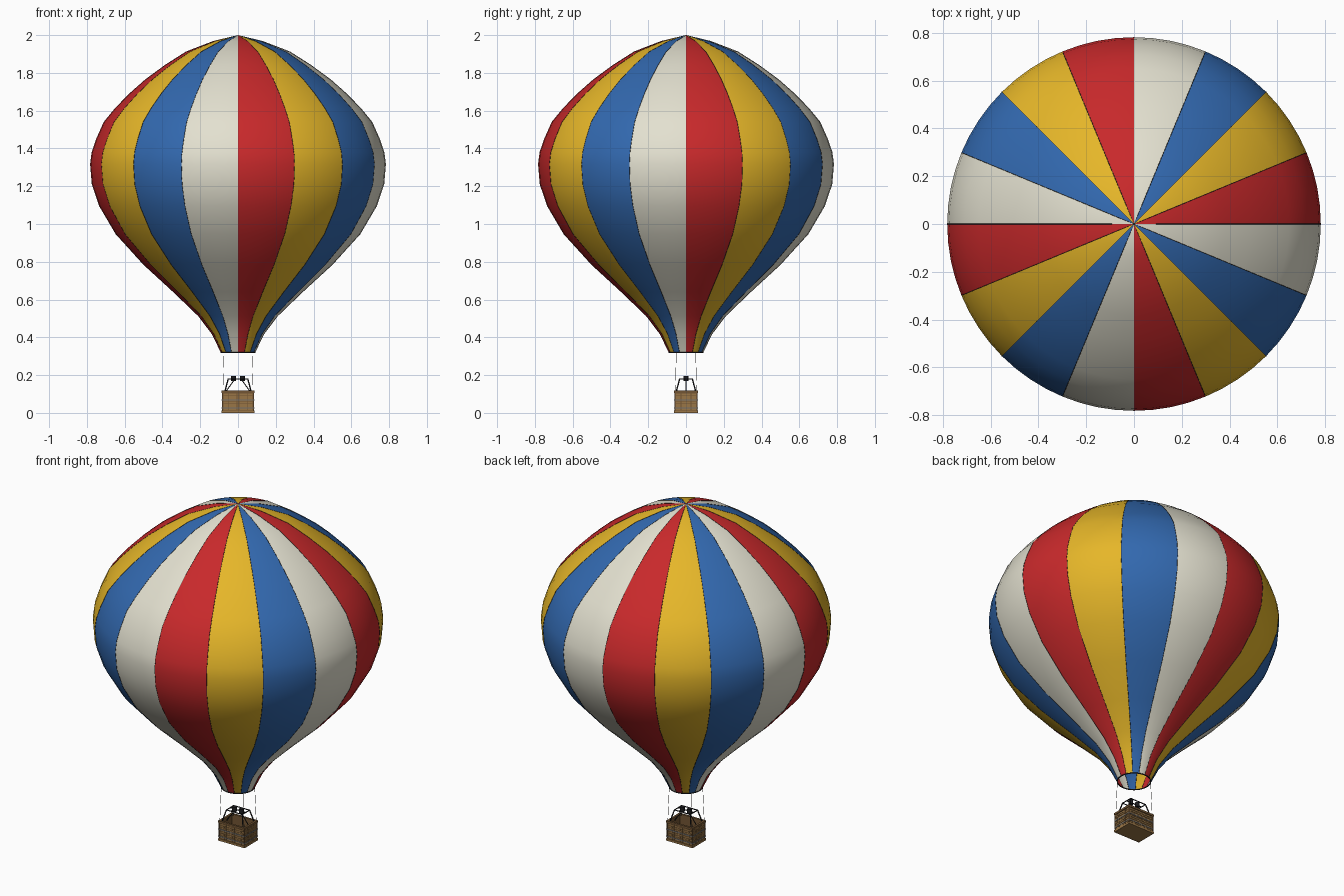
import bpy, bmesh
from math import sin, cos, pi
from mathutils import Vector

if "Cube" in bpy.data.objects:
    bpy.data.objects.remove(bpy.data.objects["Cube"], do_unlink=True)


def material(name, rgb):
    m = bpy.data.materials.new(name)
    m.use_nodes = True
    m.diffuse_color = (*rgb, 1)
    bsdf = m.node_tree.nodes["Principled BSDF"]
    bsdf.inputs["Base Color"].default_value = (*rgb, 1)
    bsdf.inputs["Roughness"].default_value = 0.8
    return m


RED = material("red fabric", (0.58, 0.022, 0.024))
YELLOW = material("yellow fabric", (0.79, 0.47, 0.022))
BLUE = material("blue fabric", (0.032, 0.14, 0.43))
WHITE = material("cream fabric", (0.77, 0.75, 0.63))
BROWN = material("dark wicker", (0.17, 0.09, 0.033))
TAN = material("light wicker", (0.32, 0.18, 0.062))
BLACK = material("black metal", (0.012, 0.012, 0.014))
ROPE = material("grey rope", (0.16, 0.155, 0.15))
SEAM = material("dark seam cord", (0.03, 0.028, 0.025))


def finish(name, bm, mats, smooth=False):
    mesh = bpy.data.meshes.new(name)
    bm.to_mesh(mesh)
    bm.free()
    for m in mats:
        mesh.materials.append(m)
    ob = bpy.data.objects.new(name, mesh)
    bpy.context.collection.objects.link(ob)
    if smooth:
        bpy.ops.object.select_all(action="DESELECT")
        ob.select_set(True)
        bpy.context.view_layer.objects.active = ob
        bpy.ops.object.shade_smooth_by_angle(angle=pi / 4)
    return ob


def add_box(bm, centre, size, index=0):
    verts = bmesh.ops.create_cube(bm, size=1)["verts"]
    for v in verts:
        v.co = Vector(a * b + c for a, b, c in zip(v.co, size, centre))
    for f in {f for v in verts for f in v.link_faces}:
        f.material_index = index


def add_rod(bm, a, b, radius, sides=8):
    a, b = Vector(a), Vector(b)
    d = b - a
    verts = bmesh.ops.create_cone(bm, cap_ends=True, segments=sides, radius1=radius,
                                  radius2=radius, depth=d.length)["verts"]
    turn = Vector((0, 0, 1)).rotation_difference(d)
    for v in verts:
        v.co = turn @ v.co + (a + b) / 2


# Envelope: lathed profile, sixteen gores in four repeating colours
GORES, STEPS = 16, 4
N = GORES * STEPS
profile = [(0.13, 1.968), (0.275, 1.912), (0.385, 1.842), (0.49, 1.765), (0.575, 1.69),
           (0.65, 1.613), (0.71, 1.54), (0.75, 1.45), (0.774, 1.38), (0.782, 1.317),
           (0.773, 1.21), (0.734, 1.095), (0.647, 0.947), (0.5, 0.785), (0.342, 0.64),
           (0.21, 0.513), (0.138, 0.418), (0.09, 0.32)]
bm = bmesh.new()
top = bm.verts.new((0, 0, 2))
rings = [[bm.verts.new((r * cos(2 * pi * j / N), r * sin(2 * pi * j / N), z))
          for j in range(N)] for r, z in profile]
for j in range(N):
    k = (j + 1) % N
    faces = [bm.faces.new((top, rings[0][j], rings[0][k]))]
    for up, low in zip(rings, rings[1:]):
        faces.append(bm.faces.new((up[j], low[j], low[k], up[k])))
    for f in faces:
        f.material_index = j // STEPS % 4
finish("envelope", bm, [RED, YELLOW, BLUE, WHITE], True)

# Seam cords: thin lines along every gore boundary
bm = bmesh.new()
for g in range(GORES):
    a = 2 * pi * g / GORES
    path = [Vector((r * cos(a), r * sin(a), z)) for r, z in [(0, 1.999)] + profile]
    for p, q in zip(path, path[1:]):
        add_rod(bm, p, q, 0.0012, 6)
finish("seam_cords", bm, [SEAM])

# Mouth ring
bpy.ops.mesh.primitive_torus_add(location=(0, 0, 0.32), major_radius=0.09, minor_radius=0.003,
                                 major_segments=48, minor_segments=8)
ring = bpy.context.object
ring.name = "mouth_ring"
ring.data.materials.append(BLACK)
bpy.ops.object.shade_smooth_by_angle()

# Basket: open box with floor, walls, corner posts and rim
HX, HY, H, T = 0.082, 0.058, 0.112, 0.006
bm = bmesh.new()
add_box(bm, (0, 0, 0.006), (2 * HX + 0.01, 2 * HY + 0.01, 0.012), 1)
for s in (-1, 1):
    add_box(bm, (0, s * (HY - T / 2), H / 2), (2 * HX, T, H))
    add_box(bm, (s * (HX - T / 2), 0, H / 2), (T, 2 * HY - 2 * T, H))
    add_box(bm, (0, s * (HY - 0.001), H), (2 * HX + 0.01, 0.012, 0.012))
    add_box(bm, (s * (HX - 0.001), 0, H), (0.012, 2 * HY - 0.014, 0.012))
    for t in (-1, 1):
        add_box(bm, (s * HX, t * HY, 0.009 + H / 2), (0.008, 0.008, H - 0.016))
# Woven strips: staggered tan bricks on every wall
ROWS = 8
dz = 0.09 / ROWS
for row in range(ROWS):
    z = 0.014 + (row + 0.5) * dz
    for half, wall, along_x in ((HX, HY, True), (HY, HX, False)):
        count = round(half * 2 / 0.0145)
        w = (2 * half - 0.01) / count
        for i in range(count):
            u = -half + 0.005 + (i + 0.5) * w
            out = wall + (0.001 if (i + row) % 2 else 0.0003)
            for s in (-1, 1):
                c = (u, s * out, z) if along_x else (s * out, u, z)
                size = (w * 0.92, 0.003, dz * 0.8) if along_x else (0.003, w * 0.92, dz * 0.8)
                add_box(bm, c, size, 1)
# Grey belts and upright straps around the walls
for s in (-1, 1):
    for z in (0.026, 0.068):
        add_box(bm, (0, s * (HY + 0.003), z), (2 * HX + 0.008, 0.003, 0.006), 2)
        add_box(bm, (s * (HX + 0.003), 0, z), (0.003, 2 * HY + 0.008, 0.006), 2)
    add_box(bm, (0, s * (HY + 0.002), H / 2), (0.005, 0.003, H - 0.014))
    for t in (-1, 1):
        add_box(bm, (s * (HX + 0.002), t * 0.026, H / 2), (0.003, 0.005, H - 0.014))
finish("basket", bm, [BROWN, TAN, ROPE])

# Burner frame: four leaning legs and a rectangular top
bm = bmesh.new()
FX, FY, FZ = 0.052, 0.034, 0.18
for s in (-1, 1):
    for t in (-1, 1):
        add_rod(bm, (s * 0.07, t * 0.052, 0.11), (s * FX, t * FY, FZ), 0.0035)
    add_rod(bm, (-FX, s * FY, FZ), (FX, s * FY, FZ), 0.003)
    add_rod(bm, (s * FX, -FY, FZ), (s * FX, FY, FZ), 0.003)
add_rod(bm, (-FX, 0, FZ), (FX, 0, FZ), 0.003)
finish("burner_frame", bm, [BLACK], True)

# Twin burners with fuel hoses
for side, s in (("right", -1), ("left", 1)):
    bm = bmesh.new()
    add_rod(bm, (s * 0.023, 0, 0.168), (s * 0.023, 0, 0.194), 0.013, 16)
    add_rod(bm, (s * 0.023, 0, 0.17), (s * 0.074, 0, 0.1), 0.0025)
    finish(side + "_burner", bm, [BLACK], True)

# Suspension ropes from the basket corners to the mouth
bm = bmesh.new()
for s in (-1, 1):
    for t in (-1, 1):
        add_rod(bm, (s * 0.08, t * 0.057, 0.11), (s * 0.074, t * 0.051, 0.32), 0.001, 6)
finish("ropes", bm, [ROPE])
